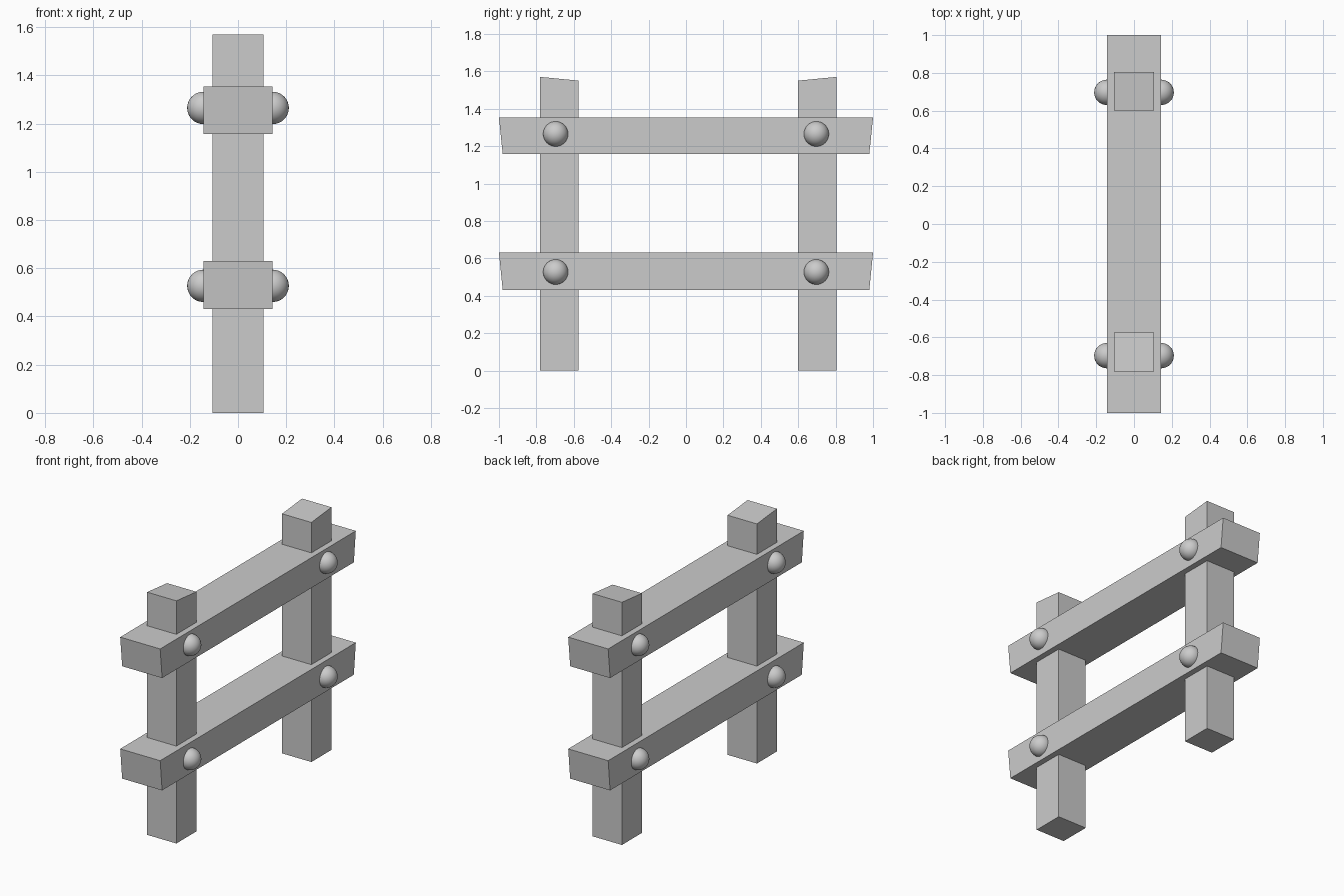
import bpy, bmesh

if "Cube" in bpy.data.objects:
    bpy.data.objects.remove(bpy.data.objects["Cube"])


def prism_x(name, profile, half_width):
    """Extrude a closed (y, z) profile symmetrically along x."""
    bm = bmesh.new()
    face = bm.faces.new([bm.verts.new((-half_width, y, z)) for y, z in profile])
    ext = bmesh.ops.extrude_face_region(bm, geom=[face])
    moved = [v for v in ext["geom"] if isinstance(v, bmesh.types.BMVert)]
    bmesh.ops.translate(bm, verts=moved, vec=(2 * half_width, 0, 0))
    bmesh.ops.recalc_face_normals(bm, faces=bm.faces)
    mesh = bpy.data.meshes.new(name)
    bm.to_mesh(mesh)
    bm.free()
    obj = bpy.data.objects.new(name, mesh)
    bpy.context.collection.objects.link(obj)
    return obj


# Upright posts, tops sloping down towards the middle
for name, outer, inner in (("front_post", -0.78, -0.575), ("back_post", 0.805, 0.60)):
    prism_x(name, [(outer, 0), (inner, 0), (inner, 1.55), (outer, 1.57)], 0.105)

# Horizontal rails with undercut ends
for name, low, high in (("lower_rail", 0.43, 0.63), ("upper_rail", 1.157, 1.353)):
    prism_x(name, [(-0.98, low), (0.98, low), (1, high), (-1, high)], 0.143)

# Round bolt heads on both sides of every joint
for level, z in (("lower", 0.527), ("upper", 1.265)):
    for end, y in (("front", -0.697), ("back", 0.697)):
        for side, x in (("left", -0.144), ("right", 0.144)):
            bpy.ops.mesh.primitive_uv_sphere_add(
                segments=32, ring_count=16, radius=0.067, location=(x, y, z))
            bolt = bpy.context.object
            bolt.name = f"{level}_{end}_{side}_bolt"
            bpy.ops.object.shade_smooth()
